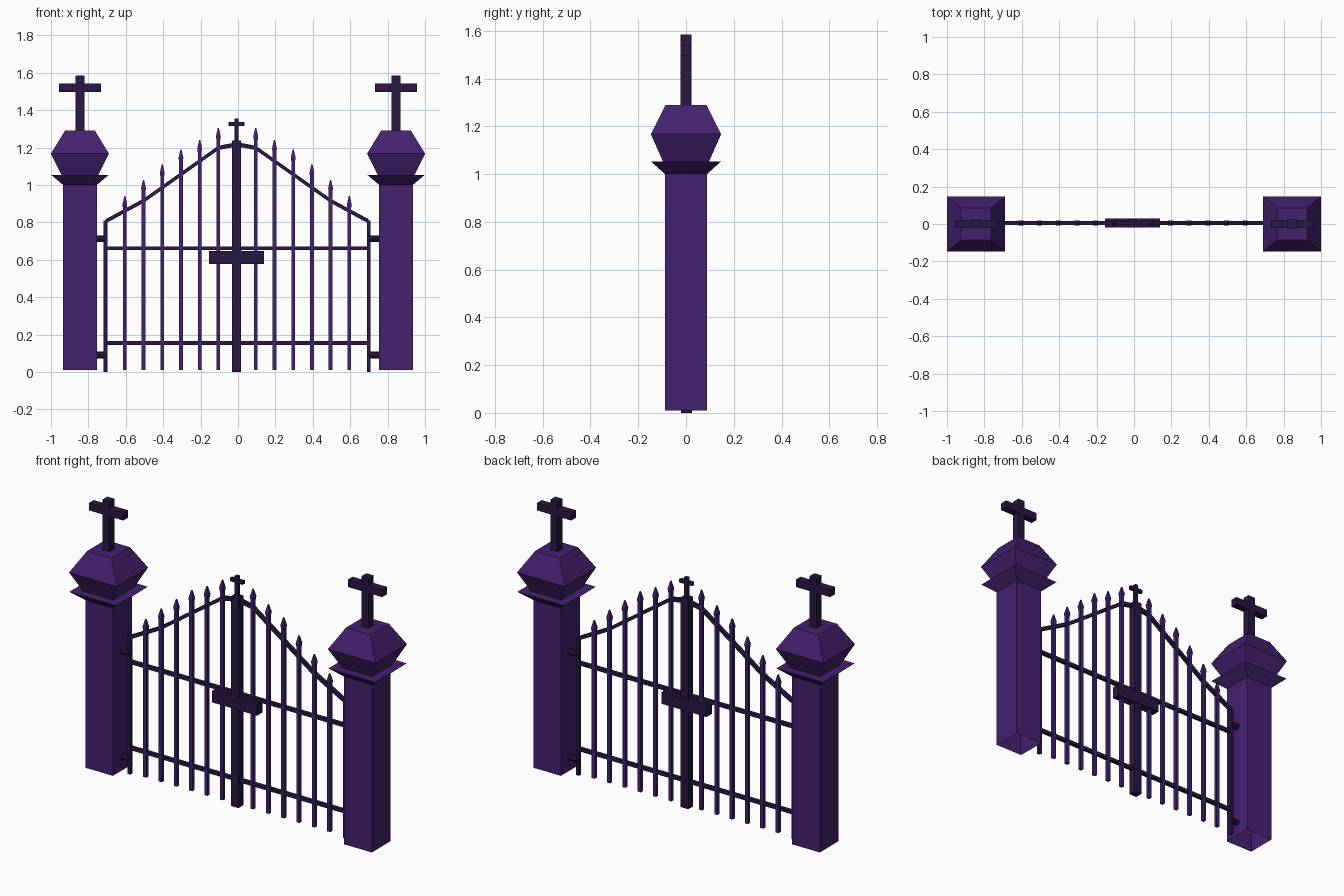
import bpy, bmesh
from mathutils import Vector

if "Cube" in bpy.data.objects:
    bpy.data.objects.remove(bpy.data.objects["Cube"])


def material(name, rgb):
    m = bpy.data.materials.new(name)
    m.diffuse_color = (*rgb, 1)
    m.use_nodes = True
    m.node_tree.nodes["Principled BSDF"].inputs["Base Color"].default_value = m.diffuse_color
    return m


PURPLE = material("purple", (0.06, 0.015, 0.16))
DARK = material("dark_iron", (0.022, 0.008, 0.055))
GX, GY = -0.005, 0.005      # centre of the gate


def finish(name, bm, mat):
    bmesh.ops.recalc_face_normals(bm, faces=bm.faces)
    me = bpy.data.meshes.new(name)
    bm.to_mesh(me)
    bm.free()
    me.materials.append(mat)
    ob = bpy.data.objects.new(name, me)
    bpy.context.collection.objects.link(ob)
    return ob


def stack(name, cx, cy, rings, mat, bottom=True, top=True):
    """Rectangular rings (half x, half y, z) joined upwards."""
    bm = bmesh.new()
    loops = [[bm.verts.new((cx + sx * hx, cy + sy * hy, z))
              for sx, sy in ((-1, -1), (1, -1), (1, 1), (-1, 1))]
             for hx, hy, z in rings]
    for a, b in zip(loops, loops[1:]):
        for i in range(4):
            j = (i + 1) % 4
            bm.faces.new((a[i], a[j], b[j], b[i]))
    if bottom:
        bm.faces.new(loops[0][::-1])
    if top:
        bm.faces.new(loops[-1])
    return finish(name, bm, mat)


def box(name, cx, cy, hx, hy, z0, z1, mat=DARK):
    return stack(name, cx, cy, [(hx, hy, z0), (hx, hy, z1)], mat)


def ribbon(name, pts, h, mat):
    """Square bar following (x, z) points, mitred vertically."""
    bm = bmesh.new()
    loops = [[bm.verts.new((x, GY + dy * h, z + dz * h * 1.15))
              for dy, dz in ((-1, -1), (1, -1), (1, 1), (-1, 1))] for x, z in pts]
    for a, b in zip(loops, loops[1:]):
        for i in range(4):
            j = (i + 1) % 4
            bm.faces.new((a[i], a[j], b[j], b[i]))
    bm.faces.new(loops[0])
    bm.faces.new(loops[-1])
    return finish(name, bm, mat)


def hinge(name, x0, x1, z):
    bpy.ops.mesh.primitive_cylinder_add(vertices=8, radius=0.018, depth=abs(x1 - x0),
                                        location=((x0 + x1) / 2, GY, z),
                                        rotation=(0, 1.5707963, 0))
    ob = bpy.context.object
    ob.name = name
    ob.data.materials.append(DARK)


for s, side in ((-1, "left"), (1, "right")):
    px = s * 0.845
    # stone pillar, collar and faceted cap
    stack(side + "_pillar", px, 0, [(0.09, 0.088, 0.01), (0.09, 0.088, 1.0)], PURPLE, bottom=False)
    stack(side + "_collar", px, 0, [(0.09, 0.088, 1.0), (0.153, 0.147, 1.053)], PURPLE)
    stack(side + "_cap", px, 0, [(0.097, 0.095, 1.05), (0.155, 0.147, 1.167), (0.08, 0.086, 1.29)], PURPLE)
    # cross on the cap
    box(side + "_cross_upright", px, 0, 0.023, 0.023, 1.285, 1.585)
    box(side + "_cross_arm", px, 0, 0.112, 0.022, 1.497, 1.541)
    # outer gate post and hinges
    gx = GX + s * 0.704
    box(side + "_gate_post", gx, GY, 0.01, 0.01, 0, 0.81)
    for z in (0.09, 0.712):
        hinge(side + "_hinge", gx, s * 0.757, z)
    # spear-topped bars
    for k, tip in enumerate((1.305, 1.24, 1.19, 1.11, 1.027, 0.94), 1):
        stack(side + "_bar", GX + s * 0.1 * k, GY,
              [(0.01, 0.01, 0.01), (0.01, 0.01, tip - 0.065),
               (0.013, 0.013, tip - 0.045), (0.003, 0.003, tip)], PURPLE)

# horizontal rails and arched top rail
for z in (0.155, 0.662):
    box("rail", GX, GY, 0.704, 0.01, z - 0.01, z + 0.01)
half = [(0.704, 0.805), (0.5, 0.915), (0.1, 1.198), (0.0, 1.217)]
arch = [(GX - x, z) for x, z in half] + [(GX + x, z) for x, z in half[-2::-1]]
ribbon("top_rail", arch, 0.01, DARK)

# centre post, lock plate and small cross
box("centre_post", GX - 0.003, 0.003, 0.025, 0.023, 0, 1.237)
box("lock_plate", GX - 0.003, 0.005, 0.147, 0.025, 0.578, 0.647)
box("small_cross_upright", GX - 0.003, GY, 0.01, 0.01, 1.23, 1.356)
box("small_cross_arm", GX - 0.003, GY, 0.042, 0.01, 1.316, 1.336)
